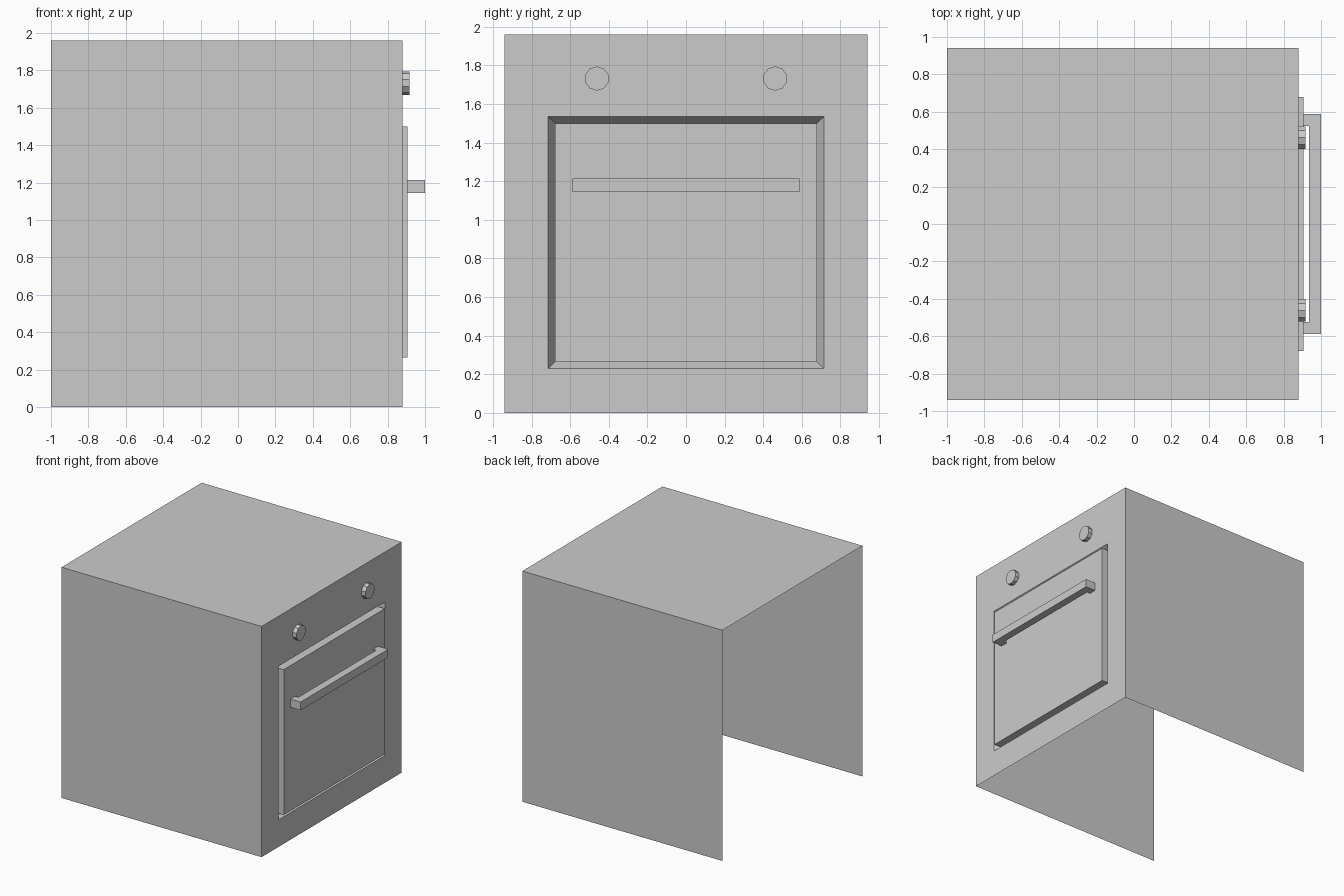
import bpy, bmesh, math
from mathutils import Vector

if "Cube" in bpy.data.objects:
    bpy.data.objects.remove(bpy.data.objects["Cube"])


def finish(name, bm):
    mesh = bpy.data.meshes.new(name)
    bm.to_mesh(mesh)
    bm.free()
    obj = bpy.data.objects.new(name, mesh)
    bpy.context.collection.objects.link(obj)
    return obj


def rect(bm, x, half_y, z0, z1):
    """Rectangle of vertices facing +x."""
    corners = [(-half_y, z0), (half_y, z0), (half_y, z1), (-half_y, z1)]
    return [bm.verts.new((x, y, z)) for y, z in corners]


def prism(name, points, direction):
    """Closed profile extruded along a vector."""
    bm = bmesh.new()
    face = bm.faces.new([bm.verts.new(p) for p in points])
    new = bmesh.ops.extrude_face_region(bm, geom=[face], use_keep_orig=True)["geom"]
    verts = [v for v in new if isinstance(v, bmesh.types.BMVert)]
    bmesh.ops.translate(bm, verts=verts, vec=Vector(direction))
    bmesh.ops.recalc_face_normals(bm, faces=bm.faces)
    return finish(name, bm)


# Oven body: sheet shell open at back and bottom, sloped groove, raised door
FRONT, DOOR = 0.88, 0.905
bm = bmesh.new()
rings = [
    rect(bm, -1.0, 0.94, 0.0, 1.96),
    rect(bm, FRONT, 0.94, 0.0, 1.96),
    rect(bm, FRONT, 0.715, 0.23, 1.535),
    rect(bm, FRONT - 0.065, 0.678, 0.265, 1.5),
    rect(bm, DOOR, 0.678, 0.265, 1.5),
]
for k, (a, b) in enumerate(zip(rings, rings[1:])):
    for i in range(4):
        if k == 0 and i == 0:  # no bottom panel
            continue
        j = (i + 1) % 4
        bm.faces.new((a[i], a[j], b[j], b[i]))
bm.faces.new(rings[-1])
finish("oven_body", bm)

# Door handle: U profile seen from above, extruded upward
outer, inner, bar, tip, z = 0.588, 0.525, 0.935, 1.0, 1.145
half = [(bar, inner), (DOOR, inner), (DOOR, outer), (tip, outer)]
profile = half + [(x, -y) for x, y in reversed(half)]
prism("door_handle", [(x, y, z) for x, y in profile], (0, 0, 0.07))

# Control knobs: ten-sided discs
for side, label in ((-1, "left"), (1, "right")):
    pts = []
    for i in range(10):
        t = math.tau * i / 10
        pts.append((FRONT, side * 0.462 + 0.063 * math.sin(t), 1.732 + 0.063 * math.cos(t)))
    prism(f"{label}_knob", pts, (0.036, 0, 0))
